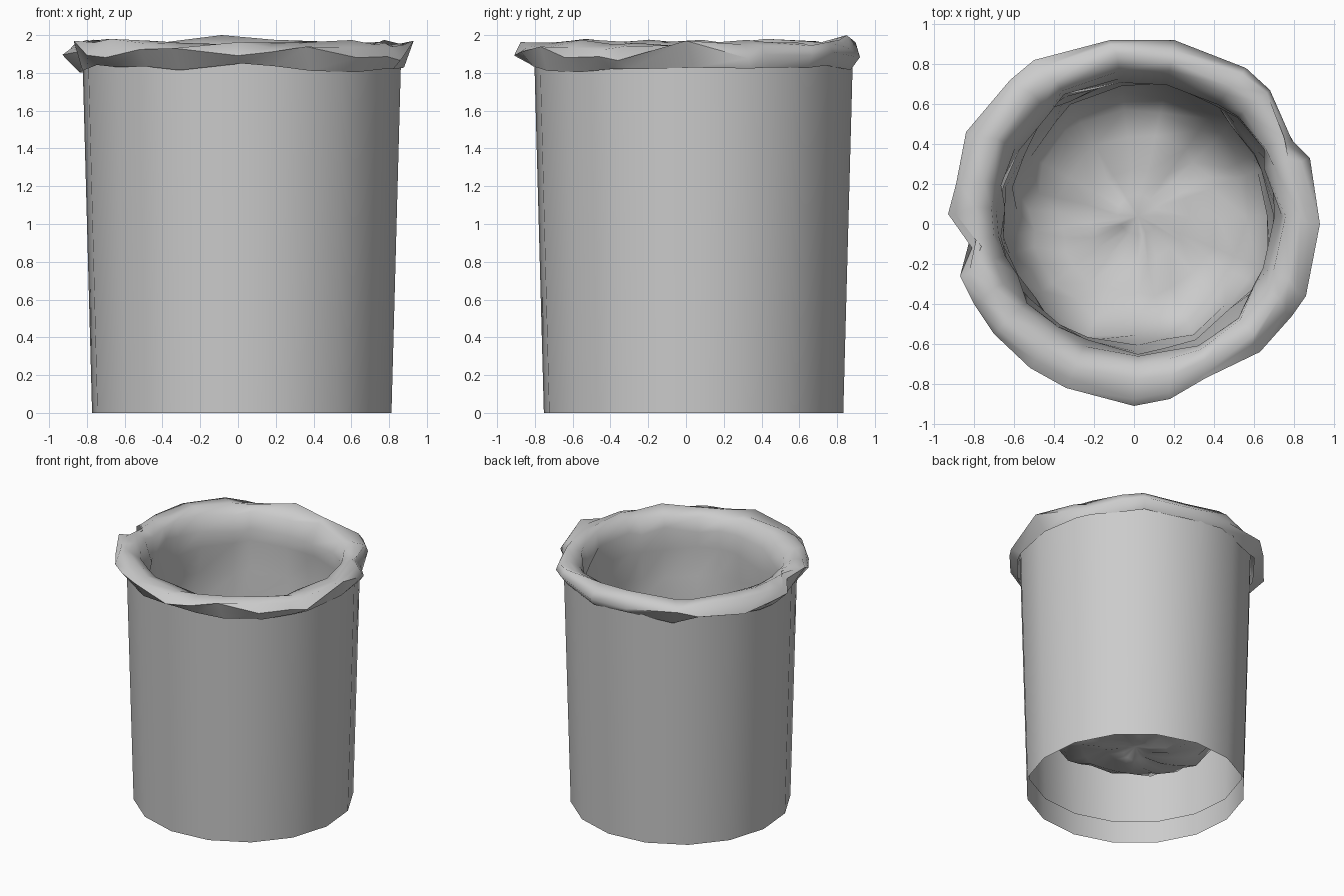
import bpy, math, random
from mathutils import Vector, noise

if "Cube" in bpy.data.objects:
    bpy.data.objects.remove(bpy.data.objects["Cube"])

random.seed(11)


def add_mesh(name, verts, faces, angle):
    mesh = bpy.data.meshes.new(name)
    mesh.from_pydata(verts, [], faces)
    mesh.update()
    ob = bpy.data.objects.new(name, mesh)
    bpy.context.collection.objects.link(ob)
    bpy.ops.object.select_all(action='DESELECT')
    bpy.context.view_layer.objects.active = ob
    ob.select_set(True)
    bpy.ops.object.shade_smooth_by_angle(angle=math.radians(angle))
    return ob


def skin(rings):
    """Join rings of points; a ring of one point closes the surface."""
    verts, faces, ids = [], [], []
    for ring in rings:
        ids.append(range(len(verts), len(verts) + len(ring)))
        verts += ring
    n = len(rings[0])
    for lo, hi in zip(ids, ids[1:]):
        for i in range(n):
            j = (i + 1) % n
            if len(hi) == 1:
                faces.append((lo[i], lo[j], hi[0]))
            else:
                faces.append((lo[i], lo[j], hi[j], hi[i]))
    return verts, faces


def bin_ring(r, z):
    angles = [math.radians(16.5 + 22.5 * i) for i in range(16)]
    return [(0.02 + r * math.cos(a), 0.04 + r * math.sin(a), z) for a in angles]


# Tapered open-ended bin, 16 sides, with an inner skin that stops above the foot
add_mesh("bin_wall", *skin([bin_ring(0.797, 0), bin_ring(0.848, 1.88)]), 40)
add_mesh("bin_inner_wall", *skin([bin_ring(0.783, 0.165), bin_ring(0.83, 1.88)]), 40)

# Irregular outline of the rolled bag rim, seen from the top
outline = [(0.93, 0), (0.88, 0.33), (0.79, 0.42), (0.68, 0.67), (0.56, 0.78),
           (0.20, 0.92), (-0.12, 0.92), (-0.50, 0.82), (-0.62, 0.72),
           (-0.84, 0.46), (-0.89, 0.20), (-0.93, 0.05), (-0.81, -0.12),
           (-0.87, -0.26), (-0.80, -0.40), (-0.70, -0.55), (-0.52, -0.72),
           (-0.34, -0.82), (0, -0.91), (0.18, -0.875), (0.36, -0.77),
           (0.63, -0.64), (0.79, -0.46), (0.86, -0.36)]
angles = [math.atan2(y, x) for x, y in outline]

# Liner bag: (radius, z, radial crumple, vertical crumple) from hem to base;
# a radius above 0.9 is a fraction of the outline instead
profile = [(0.86, 1.825, 0.012, 0.025), (1.0, 1.90, 0, 0.04),
           (0.96, 1.945, 0.02, 0.025), (0.81, 1.955, 0.02, 0.025),
           (0.74, 1.92, 0.02, 0.025), (0.695, 1.82, 0.025, 0.03),
           (0.69, 1.68, 0.03, 0.03),
           (0.695, 1.48, 0.035, 0.05), (0.69, 1.24, 0.04, 0.05),
           (0.68, 1.00, 0.04, 0.05), (0.665, 0.75, 0.04, 0.05),
           (0.62, 0.53, 0.03, 0.03), (0.53, 0.41, 0.03, 0.01),
           (0.40, 0.35, 0.02, 0.01), (0.24, 0.33, 0.02, 0),
           (0.10, 0.32, 0.01, 0)]


def lump(x, y):
    return 0.08 * noise.noise(Vector((x * 4.5, y * 6, 3)))


rings = []
for r, z, jr, jz in profile:
    ring = []
    for (ox, oy), a in zip(outline, angles):
        rr = random.uniform(-jr, jr) + r
        zz = z + random.uniform(-jz, jz)
        if r > 0.9:
            x, y = ox * rr, oy * rr
        else:
            x, y = 0.02 + rr * math.cos(a), 0.04 + rr * math.sin(a)
        if z < 0.6:
            zz += lump(x, y)
        ring.append(Vector((x, y, min(zz, 1.98))))
    rings.append(ring)
rings.append([Vector((0.02, 0.04, 0.32 + lump(0.02, 0.04)))])

# Torn peaks of the rim
rings[2][15].z = 1.98
rings[3][6].z = 2.0
rings[1][13].z = 1.97
rings[1][0].z = 1.97
add_mesh("liner_bag", *skin(rings), 70)
